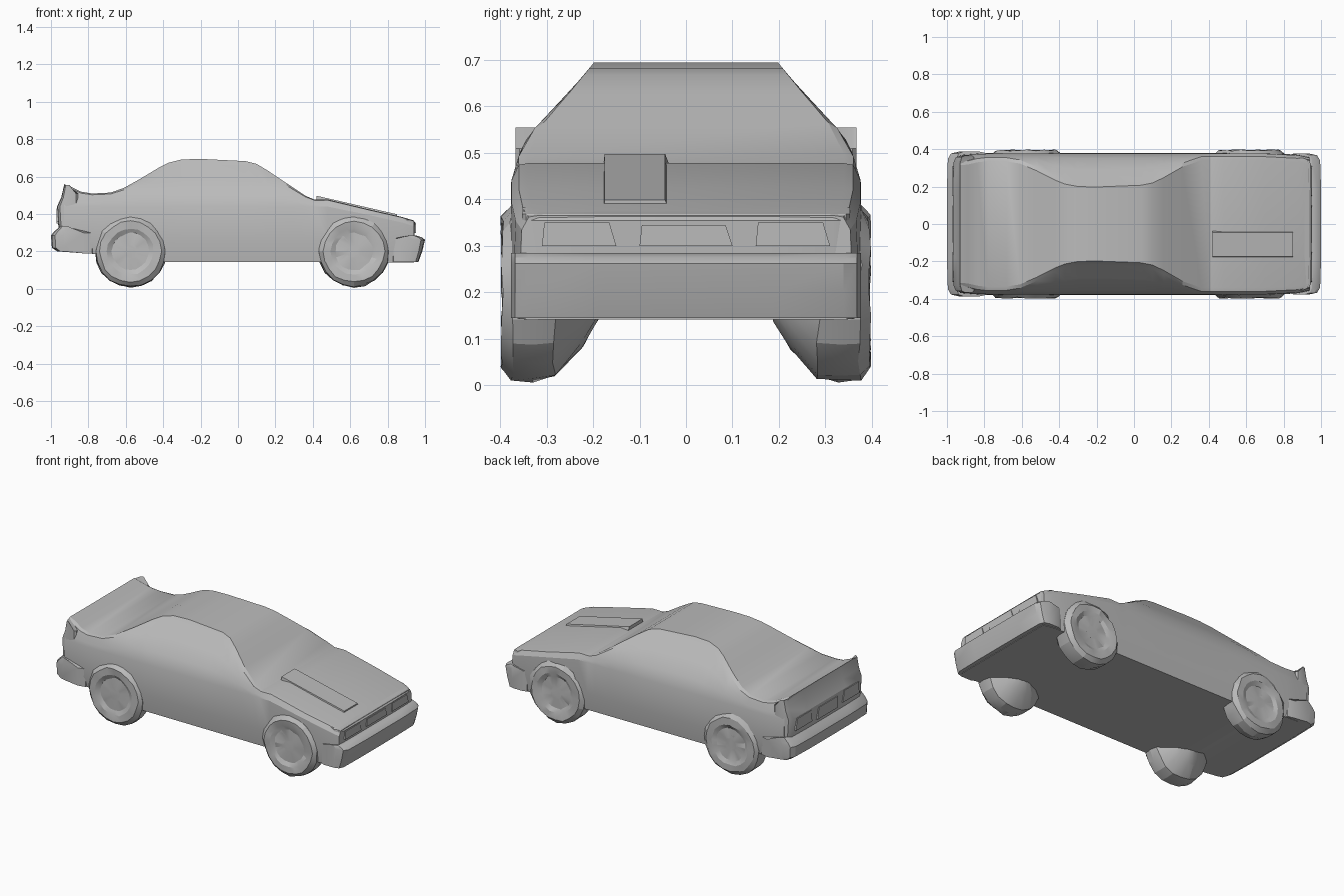
import bpy, bmesh, math, random
from mathutils import Vector

random.seed(4)
cube = bpy.data.objects.get("Cube")
if cube:
    bpy.data.objects.remove(cube, do_unlink=True)

GREY = (0.5, 0.5, 0.5, 1)
mat = bpy.data.materials.new("plain grey")
mat.use_nodes = True
mat.diffuse_color = GREY
mat.node_tree.nodes["Principled BSDF"].inputs["Base Color"].default_value = GREY


def finish(name, bm, angle=25):
    bmesh.ops.recalc_face_normals(bm, faces=bm.faces)
    mesh = bpy.data.meshes.new(name)
    bm.to_mesh(mesh)
    bm.free()
    mesh.materials.append(mat)
    ob = bpy.data.objects.new(name, mesh)
    bpy.context.collection.objects.link(ob)
    bpy.ops.object.select_all(action="DESELECT")
    bpy.context.view_layer.objects.active = ob
    ob.select_set(True)
    bpy.ops.object.shade_smooth_by_angle(angle=math.radians(angle))
    return ob


def loft(name, rings, angle=25):
    """Skin a list of equal closed rings and cap both ends."""
    bm = bmesh.new()
    loops = [[bm.verts.new(p) for p in ring] for ring in rings]
    n = len(loops[0])
    for a, b in zip(loops, loops[1:]):
        for i in range(n):
            j = (i + 1) % n
            bm.faces.new((a[i], a[j], b[j], b[i]))
    bm.faces.new(loops[0])
    bm.faces.new(loops[-1])
    bmesh.ops.remove_doubles(bm, verts=bm.verts, dist=0.0005)
    return finish(name, bm, angle)


def interp(table, t):
    for (a, u), (b, v) in zip(table, table[1:]):
        if t <= b:
            return u + (v - u) * max(0, (t - a) / (b - a))
    return table[-1][1]


# Body shell: a fixed cross-section envelope cut off by the roofline
ROOFLINE = [(-0.93, 0.56), (-0.89, 0.545), (-0.84, 0.52), (-0.78, 0.51), (-0.68, 0.515),
            (-0.61, 0.54), (-0.52, 0.59), (-0.42, 0.65), (-0.37, 0.675), (-0.3, 0.692),
            (-0.2, 0.695), (0.04, 0.683), (0.1, 0.668), (0.16, 0.632), (0.26, 0.565),
            (0.36, 0.498), (0.41, 0.477), (0.48, 0.478), (0.7, 0.425), (0.88, 0.384), (0.94, 0.365)]
FLOOR = [(-0.93, 0.2), (-0.68, 0.18), (-0.6, 0.145), (0.94, 0.142)]
PLAN = [(-0.93, 0.975), (-0.8, 1.0), (0.7, 1.0), (0.88, 0.975), (0.94, 0.94)]
ENVELOPE = [(0.44, 0.376), (0.5, 0.358), (0.54, 0.338), (0.62, 0.262), (0.695, 0.195)]


def section(x):
    top, floor, plan = interp(ROOFLINE, x), interp(FLOOR, x), interp(PLAN, x)
    belt = min(0.44, top - 0.03)
    half = [(0.368, floor), (0.38, 0.25), (0.376, belt)]
    for k in (0.3, 0.6, 0.9):
        z = belt + (top - belt) * k
        y = interp(ENVELOPE, z)
        if x < -0.7:
            y = max(y, 0.343)
        if x > 0.4:
            y = min(y, 0.376 - 0.018 * k)
        half.append((y, z))
    half.append((half[-1][0] - 0.02, top))
    pts = [(x, y * plan, z) for y, z in half]
    return pts + [(x, -y, z) for _, y, z in reversed(pts)]


loft("body_shell", [section(x) for x, _ in ROOFLINE], 20)


# End pieces: a side profile swept across the car with rounded corners
def end_piece(name, profile, half, anchor):
    rings = []
    for y, pull in ((1, 0.55), (0.975, 0.18), (0.9, 0.04), (0.5, 0),
                    (-0.5, 0), (-0.9, 0.04), (-0.975, 0.18), (-1, 0.55)):
        rings.append([(x + (anchor - x) * pull, y * half, z) for x, z in profile])
    return loft(name, rings)


end_piece("tail_panel", [(-0.85, 0.3), (-0.85, 0.51), (-0.93, 0.555), (-0.945, 0.49),
                         (-0.968, 0.44), (-0.958, 0.3)], 0.367, -0.88)
end_piece("rear_bumper", [(-0.76, 0.19), (-0.76, 0.3), (-0.95, 0.335), (-0.985, 0.305),
                          (-1.0, 0.285), (-0.995, 0.22), (-0.965, 0.2)], 0.387, -0.88)
end_piece("nose_panel", [(0.88, 0.2), (0.88, 0.382), (0.935, 0.368), (0.948, 0.355),
                         (0.942, 0.25)], 0.353, 0.88)
end_piece("front_bumper", [(0.82, 0.145), (0.82, 0.27), (0.955, 0.285), (0.985, 0.275),
                           (1.0, 0.262), (0.985, 0.2), (0.965, 0.145)], 0.377, 0.88)


# Wheels: worn, uneven turned shapes that taper inwards beneath the floor
WHEEL = [(0.04, 0.384), (0.1, 0.383), (0.125, 0.394), (0.165, 0.395), (0.188, 0.375),
         (0.192, 0.33), (0.185, 0.285), (0.12, 0.225), (0.06, 0.19)]


def wheel(name, cx, side):
    rings = []
    for r, y in WHEEL:
        ring = []
        for i in range(20):
            a = math.tau * i / 20
            k = r + random.uniform(-0.005, 0.003)
            ring.append((cx + k * math.cos(a), side * (y + random.uniform(-0.005, 0.004)),
                         0.2 + k * math.sin(a)))
        rings.append(ring)
    loft(name, rings, 18)


for label, cx in (("front", 0.62), ("rear", -0.575)):
    for label_side, side in (("left", 1), ("right", -1)):
        wheel(f"{label}_{label_side}_wheel", cx, side)


# Small boxes: bonnet bulge, lamps, grille and plate recess
def block(name, lo, hi, slope=0):
    rings = []
    for x in (lo[0], hi[0]):
        dz = slope * (x - lo[0])
        rings.append([(x, lo[1], lo[2] + dz), (x, hi[1], lo[2] + dz),
                      (x, hi[1] - 0.015, hi[2] + dz), (x, lo[1] + 0.005, hi[2] + dz)])
    loft(name, rings)


block("bonnet_bulge", (0.42, -0.18, 0.46), (0.85, -0.03, 0.498), -0.23)
block("front_grille", (0.93, -0.1, 0.3), (0.951, 0.1, 0.345))
block("rear_plate", (-0.971, -0.1, 0.35), (-0.95, 0.1, 0.42))
for label, side in (("left", 1), ("right", -1)):
    y = sorted((side * 0.15, side * 0.31))
    block(f"{label}_headlamp", (0.93, y[0], 0.3), (0.951, y[1], 0.35))
    block(f"{label}_tail_lamp", (-0.97, y[0], 0.36), (-0.95, y[1], 0.43))
